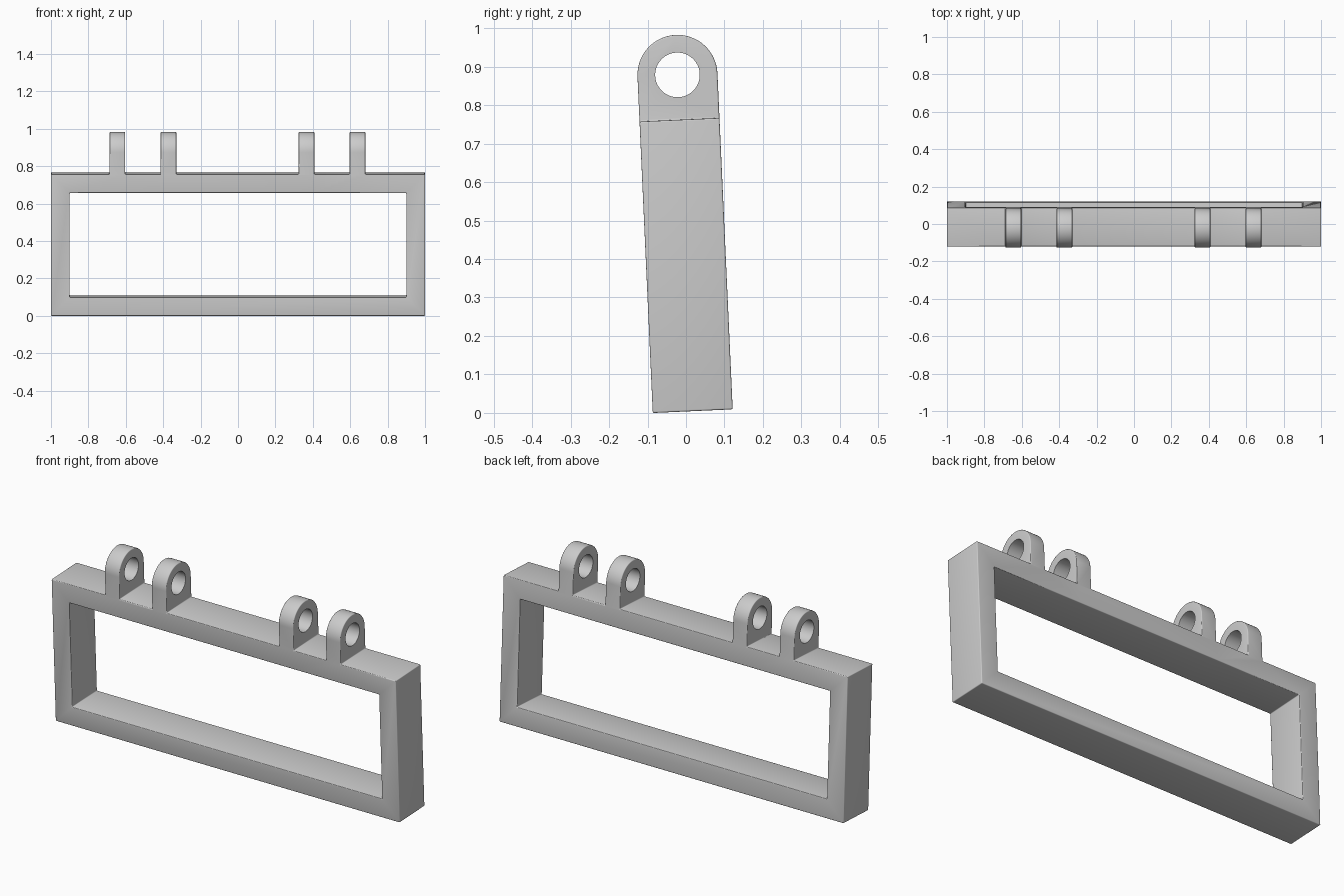
import bpy
import bmesh
import math
from mathutils import Matrix, Vector

default = bpy.data.objects.get("Cube")
if default:
    bpy.data.objects.remove(default, do_unlink=True)

HALF_DEPTH = 0.104
HEIGHT = 0.758
BAR = 0.1
LUG_CENTRES = (-0.645, -0.372, 0.366, 0.639)
LUG_HALF = 0.042
EYE_Z = 0.875
TILT = math.radians(2.6)


def prism(name, outline, direction):
    """Solid made by sweeping a closed outline along a direction."""
    bm = bmesh.new()
    face = bm.faces.new([bm.verts.new(p) for p in outline])
    swept = bmesh.ops.extrude_face_region(bm, geom=[face])
    moved = [v for v in swept["geom"] if isinstance(v, bmesh.types.BMVert)]
    bmesh.ops.translate(bm, verts=moved, vec=Vector(direction))
    bmesh.ops.recalc_face_normals(bm, faces=bm.faces)
    mesh = bpy.data.meshes.new(name)
    bm.to_mesh(mesh)
    bm.free()
    obj = bpy.data.objects.new(name, mesh)
    bpy.context.collection.objects.link(obj)
    return obj


def activate(obj):
    bpy.ops.object.select_all(action='DESELECT')
    obj.select_set(True)
    bpy.context.view_layer.objects.active = obj


def combine(target, tool, operation):
    """Apply a boolean and discard the tool."""
    mod = target.modifiers.new("cut", 'BOOLEAN')
    mod.object, mod.operation, mod.solver = tool, operation, 'EXACT'
    activate(target)
    bpy.ops.object.modifier_apply(modifier=mod.name)
    bpy.data.objects.remove(tool, do_unlink=True)


def arc(radius, start, end, steps, z=0.0):
    angles = [start + (end - start) * i / steps for i in range(steps + 1)]
    return [(-2, radius * math.cos(a), z + radius * math.sin(a)) for a in angles]


# Front silhouette: a bar frame with four raised lugs
front = [(-1, -1, 0), (-1, -1, HEIGHT)]
for c in LUG_CENTRES:
    for x, z in ((-1, HEIGHT), (-1, 1.2), (1, 1.2), (1, HEIGHT)):
        front.append((c + x * LUG_HALF, -1, z))
front += [(1, -1, HEIGHT), (1, -1, 0)]
frame = prism("hinged_frame", front, (0, 2, 0))

# Side silhouette: straight sides with a rounded top
side = [(-2, -HALF_DEPTH, -0.5), (-2, HALF_DEPTH, -0.5)]
side += arc(HALF_DEPTH, 0, math.pi, 32, EYE_Z)
combine(frame, prism("side_shape", side, (4, 0, 0)), 'INTERSECT')

# Rectangular window
inner = 1 - BAR
opening = [(-inner, -1, BAR), (inner, -1, BAR),
           (inner, -1, HEIGHT - BAR), (-inner, -1, HEIGHT - BAR)]
combine(frame, prism("opening", opening, (0, 2, 0)), 'DIFFERENCE')

# Rounded edges and fillets at the lug roots
bevel = frame.modifiers.new("rounding", 'BEVEL')
bevel.width = 0.018
bevel.segments = 4
bevel.limit_method = 'ANGLE'
bevel.angle_limit = math.radians(35)
activate(frame)
bpy.ops.object.modifier_apply(modifier=bevel.name)

# Pin hole through all lugs
hole = arc(0.058, 0, math.tau, 48, EYE_Z)[:-1]
combine(frame, prism("pin_hole", hole, (4, 0, 0)), 'DIFFERENCE')

# Slight backward lean
frame.data.transform(Matrix.Translation((0, 0.0175, 0.0045)) @ Matrix.Rotation(TILT, 4, 'X'))

# Plain grey finish
grey = bpy.data.materials.new("plain_grey")
grey.use_nodes = True
colour = (0.6, 0.6, 0.6, 1)
grey.diffuse_color = colour
grey.node_tree.nodes["Principled BSDF"].inputs["Base Color"].default_value = colour
frame.data.materials.clear()
frame.data.materials.append(grey)
activate(frame)
bpy.ops.object.shade_smooth_by_angle(angle=math.radians(35))
